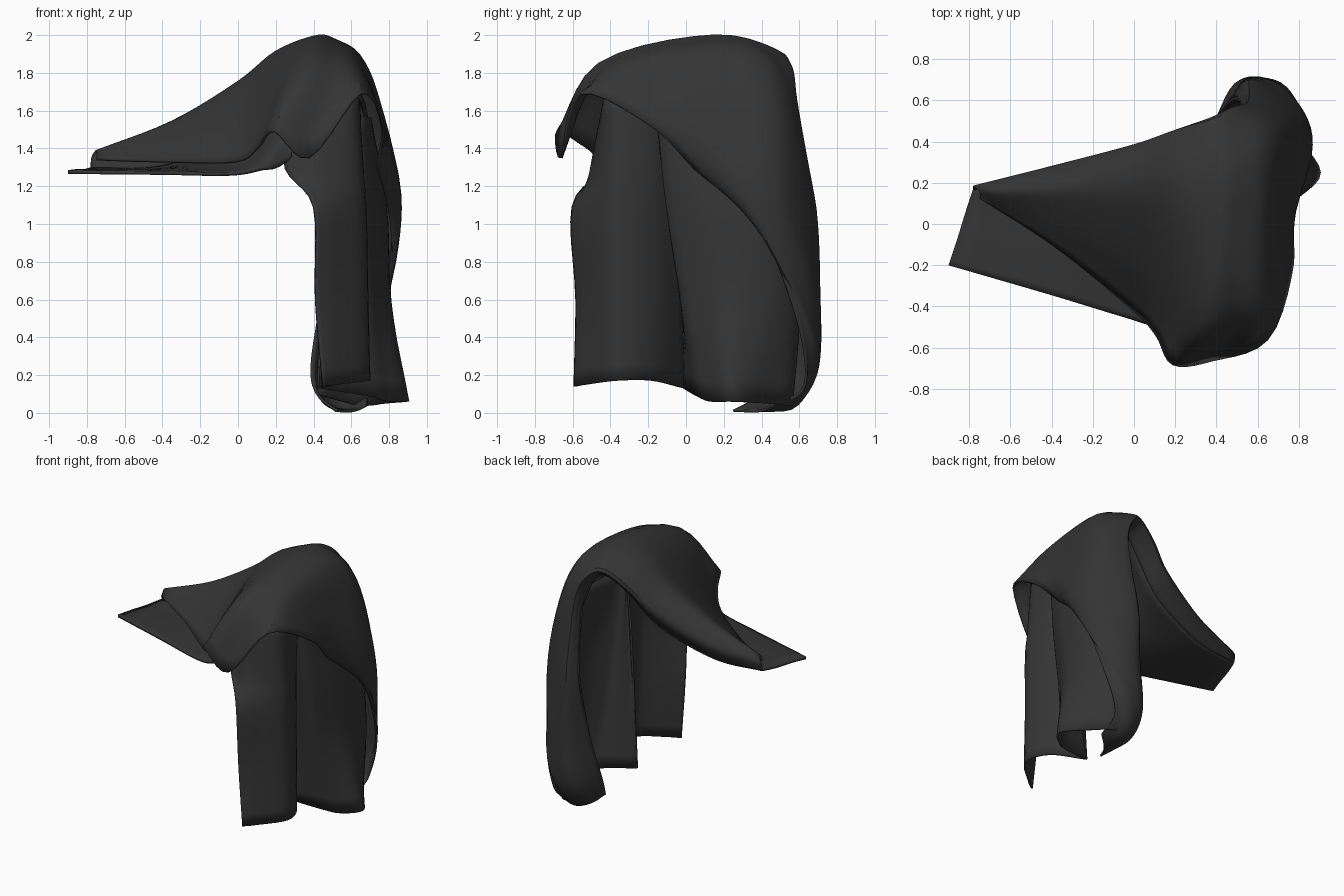
import bpy, bmesh
from mathutils import Vector

dark = bpy.data.materials.new("charcoal_cloth")
dark.diffuse_color = (0.035, 0.035, 0.035, 1)


def spline(pts, n):
    """Catmull-Rom resample through a list of points, n steps per span."""
    p = [Vector(q) for q in pts]
    p = [2 * p[0] - p[1]] + p + [2 * p[-1] - p[-2]]
    out = []
    for i in range(1, len(p) - 2):
        a, b, c, d = p[i - 1:i + 3]
        for k in range(n):
            t = k / n
            out.append(0.5 * (2 * b + (c - a) * t + (2 * a - 5 * b + 4 * c - d) * t * t
                              + (3 * b - a - 3 * c + d) * t ** 3))
    return out + [p[-2]]


def sheet(name, rows, n=5, thick=0.014):
    """Loft a smooth cloth sheet through a few cross-sections."""
    grid = [spline(r, n) for r in rows]
    cols = [spline(c, n) for c in zip(*grid)]
    bm = bmesh.new()
    vs = [[bm.verts.new(q) for q in c] for c in cols]
    for a, b in zip(vs, vs[1:]):
        for i in range(len(a) - 1):
            bm.faces.new((a[i], a[i + 1], b[i + 1], b[i]))
    bmesh.ops.recalc_face_normals(bm, faces=bm.faces)
    me = bpy.data.meshes.new(name)
    bm.to_mesh(me)
    bm.free()
    ob = bpy.data.objects.new(name, me)
    bpy.context.collection.objects.link(ob)
    me.materials.append(dark)
    s = ob.modifiers.new("thickness", 'SOLIDIFY')
    s.thickness, s.offset = thick, 0
    bpy.ops.object.select_all(action='DESELECT')
    ob.select_set(True)
    bpy.context.view_layer.objects.active = ob
    bpy.ops.object.shade_smooth_by_angle()
    return ob


# Cover: sections run from the rolled back edge to the front hem.
# Left wing, from its tip up to the crest
wing = [
    [(-.78, .17, 1.29), (-.775, .18, 1.35), (-.75, .16, 1.385), (-.745, .14, 1.37), (-.75, .13, 1.34)],
    [(-.40, .22, 1.30), (-.38, .28, 1.43), (-.35, .18, 1.54), (-.36, .04, 1.46), (-.38, -.11, 1.33)],
    [(.02, .29, 1.46), (0, .38, 1.62), (0, .20, 1.75), (0, -.14, 1.57), (-.01, -.41, 1.33)],
    [(.24, .34, 1.67), (.20, .45, 1.80), (.20, .18, 1.91), (.18, -.28, 1.73), (.11, -.54, 1.41)],
]
# Crest, right shoulder and the curled back leg
drape = [
    [(.40, .40, 1.80), (.37, .50, 1.90), (.40, .13, 1.99), (.33, -.44, 1.84), (.19, -.68, 1.49)],
    [(.48, .47, 1.77), (.48, .55, 1.84), (.50, .22, 1.98), (.46, -.44, 1.84), (.38, -.66, 1.35)],
    [(.53, .53, 1.58), (.56, .575, 1.68), (.64, .36, 1.88), (.62, -.24, 1.86), (.65, -.56, 1.69)],
    [(.52, .58, 1.30), (.58, .63, 1.38), (.74, .46, 1.62), (.73, .08, 1.64), (.77, -.19, 1.52)],
    [(.49, .62, 1.00), (.58, .69, 1.02), (.82, .52, 1.12), (.85, .30, 1.18), (.74, .05, 1.29)],
    [(.44, .56, .60), (.55, .70, .60), (.72, .66, .68), (.83, .50, .80), (.81, .37, 1.00)],
    [(.39, .48, .25), (.48, .66, .23), (.60, .70, .26), (.71, .68, .36), (.79, .58, .52)],
    [(.42, .40, .10), (.46, .50, .06), (.53, .57, .04), (.60, .60, .06), (.70, .63, .15)],
    [(.52, .25, .01), (.55, .32, .01), (.60, .38, .01), (.64, .42, .02), (.68, .45, .04)],
]
sheet("draped_cover", wing + drape)

# Lower layer: from the wing flap's front edge back up to the rolled edge
sheet("lower_layer", [
    [(-.90, -.20, 1.275), (-.86, -.08, 1.28), (-.82, .05, 1.28), (-.78, .17, 1.29)],
    [(-.40, -.345, 1.27), (-.39, -.15, 1.28), (-.38, .08, 1.29), (-.40, .22, 1.30)],
    [(-.05, -.45, 1.265), (0, -.32, 1.30), (0, .05, 1.42), (.02, .29, 1.46)],
    [(.12, -.49, 1.29), (.14, -.38, 1.38), (.20, .05, 1.62), (.24, .34, 1.67)],
    [(.26, -.44, 1.33), (.30, -.36, 1.56), (.36, .05, 1.82), (.40, .40, 1.80)],
    [(.61, -.40, 1.66), (.56, -.20, 1.79), (.50, .15, 1.88), (.48, .47, 1.77)],
    [(.68, -.08, 1.56), (.66, .08, 1.65), (.62, .30, 1.70), (.53, .53, 1.58)],
], thick=0.02)

# Front hanging panel, ending in an inward pleat
sheet("front_panel", [
    [(.28, -.40, 1.52), (.46, -.43, 1.66), (.61, -.40, 1.67), (.64, -.22, 1.64), (.58, -.08, 1.64)],
    [(.25, -.44, 1.29), (.42, -.50, 1.30), (.64, -.40, 1.32), (.63, -.20, 1.32), (.53, -.06, 1.3)],
    [(.40, -.60, 1.09), (.52, -.53, 1.08), (.67, -.38, 1.08), (.62, -.18, 1.08), (.50, -.04, 1.1)],
    [(.41, -.58, .60), (.52, -.52, .60), (.68, -.37, .60), (.62, -.17, .60), (.46, -.02, .6)],
    [(.45, -.59, .14), (.53, -.53, .15), (.69, -.37, .17), (.63, -.18, .17), (.43, -.01, .13)],
])

# Side panel: from the pleat, round the right side, back into the leg's roll
sheet("side_panel", [
    [(.58, -.08, 1.64), (.62, -.15, 1.58), (.67, -.10, 1.57), (.70, .12, 1.56), (.68, .34, 1.55),
     (.62, .45, 1.55), (.53, .53, 1.56)],
    [(.53, -.06, 1.1), (.64, -.10, 1.10), (.71, -.02, 1.10), (.77, .15, 1.10), (.77, .38, 1.10),
     (.66, .55, 1.1), (.50, .61, 1.1)],
    [(.46, -.02, .60), (.65, -.02, .60), (.73, .06, .60), (.80, .22, .60), (.78, .45, .62),
     (.64, .60, .62), (.44, .56, .60)],
    [(.43, -.01, .13), (.68, .06, .09), (.79, .13, .06), (.90, .25, .06), (.78, .42, .05),
     (.64, .56, .04), (.42, .42, .10)],
])
